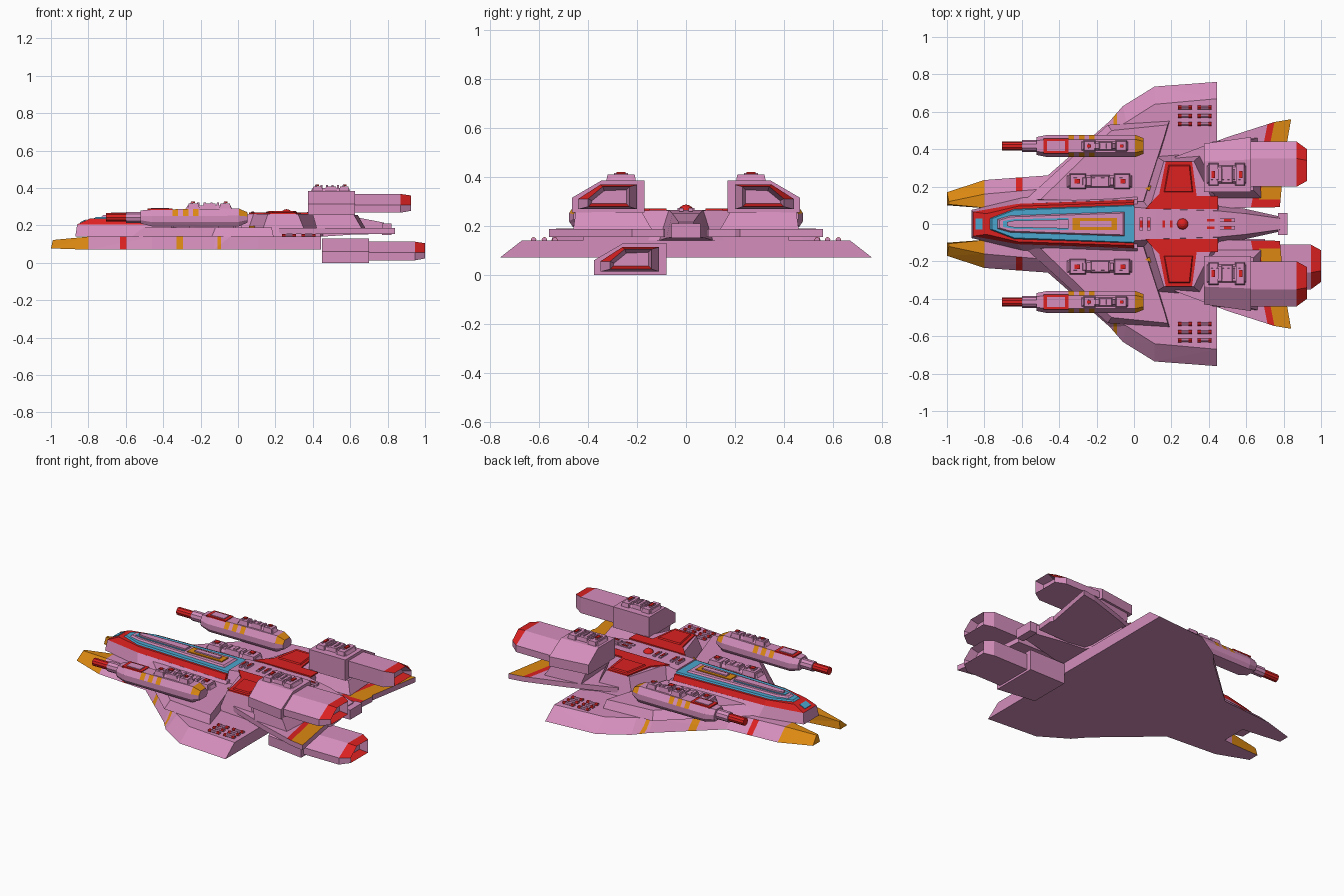
import bpy, bmesh, math
from mathutils import Vector

if "Cube" in bpy.data.objects:
    bpy.data.objects.remove(bpy.data.objects["Cube"])


def material(name, rgb):
    m = bpy.data.materials.new(name)
    m.diffuse_color = (*rgb, 1)
    m.use_nodes = True
    m.node_tree.nodes["Principled BSDF"].inputs["Base Color"].default_value = m.diffuse_color
    return m


MATS = [material("pink", (.66, .27, .50)), material("red", (.72, .015, .015)),
        material("orange", (.72, .25, .006)), material("blue", (.07, .38, .62))]
PINK, RED, ORANGE, BLUE = range(4)


def finish(name, bm, col=PINK, cuts=(), rule=None):
    """Cut along planes, colour faces by a rule and link the object."""
    bmesh.ops.recalc_face_normals(bm, faces=bm.faces[:])
    if cuts:
        bmesh.ops.triangulate(bm, faces=bm.faces[:])
    for co, no in cuts:
        bmesh.ops.bisect_plane(bm, geom=bm.verts[:] + bm.edges[:] + bm.faces[:],
                               plane_co=co, plane_no=no, dist=1e-5)
    bm.normal_update()
    for f in bm.faces:
        f.material_index = rule(f.calc_center_median(), f.normal) if rule else col
    me = bpy.data.meshes.new(name)
    bm.to_mesh(me)
    bm.free()
    for m in MATS:
        me.materials.append(m)
    ob = bpy.data.objects.new(name, me)
    bpy.context.collection.objects.link(ob)
    return ob


def loft(name, loops, col=PINK, cuts=(), rule=None, recess=0):
    """Skin a series of equal-length point loops and cap both ends."""
    bm = bmesh.new()
    rows = [[bm.verts.new(p) for p in lp] for lp in loops]
    n = len(rows[0])
    for a, b in zip(rows, rows[1:]):
        for i in range(n):
            j = (i + 1) % n
            bm.faces.new((a[i], a[j], b[j], b[i]))
    bm.faces.new(rows[0])
    end = bm.faces.new(rows[-1])
    if recess:
        bmesh.ops.recalc_face_normals(bm, faces=bm.faces[:])
        bmesh.ops.inset_individual(bm, faces=[end], thickness=.018)
        bmesh.ops.translate(bm, verts=end.verts[:], vec=(-recess, 0, 0))
    return finish(name, bm, col, cuts, rule)


def full(half):
    return half + [(x, -y) for x, y in reversed(half)]


def slab(name, bottom, z0, z1, top=None, col=PINK, s=1, **kw):
    top = top or bottom
    return loft(name, [[(x, y * s, z0) for x, y in bottom],
                       [(x, y * s, z1) for x, y in top]], col, **kw)


def box(name, x0, x1, y0, y1, z0, z1, col=PINK, t=0):
    """Box whose top is drawn in by t."""
    b = [(x0, y0), (x1, y0), (x1, y1), (x0, y1)]
    u = [(x0 + t, y0 + t), (x1 - t, y0 + t), (x1 - t, y1 - t), (x0 + t, y1 - t)]
    return slab(name, b, z0, z1, u, col)


def rod(name, x0, x1, y, z, r, col=PINK, n=10):
    ring = [(math.cos(2 * math.pi * i / n) * r, math.sin(2 * math.pi * i / n) * r) for i in range(n)]
    return loft(name, [[(x, y + a, z + b) for a, b in ring] for x in (x0, x1)], col)


def greeble(name, x0, x1, y, z, w, h):
    """Stepped machinery cluster with ridges and red inlays."""
    L = x1 - x0
    box(name + "_base", x0, x1, y - w * .8, y + w * .8, z, z + h * .5, t=h * .3)
    for a, b, k in ((.04, .3, 1), (.36, .66, .8), (.72, .97, 1)):
        box(name + "_block", x0 + a * L, x0 + b * L, y - w * k, y + w * k, z, z + h * .8, t=h * .15)
    for i in range(6):
        xa = x0 + L * (.1 + .14 * i)
        box(name + "_ridge", xa, xa + L * .06, y - w * .5, y + w * .5, z + h * .5, z + h, t=.002)
    for a in (.12, .82):
        box(name + "_inlay", x0 + a * L, x0 + (a + .08) * L, y - w * .3, y + w * .3, z + h * .9, z + h + .004, RED)


# Main hull with twin prongs and swept wings
hull_low = [(-.74, .08), (-1, .1), (-1, .17), (-.8, .235), (-.46, .26), (-.13, .55),
            (-.06, .63), (.11, .735), (.445, .76)]
hull_top = [(-.74, .08), (-.99, .105), (-.99, .12), (-.8, .16), (-.46, .19), (-.12, .5),
            (-.04, .545), (.11, .64), (.445, .67)]


def hull_colour(c, n):
    if n.z < -.9:
        return PINK
    if c.x < -.8:
        return ORANGE
    if n.z > .95:
        return PINK
    if -.63 < c.x < -.595:
        return RED
    return ORANGE if -.33 < c.x < -.295 or -.11 < c.x < -.09 else PINK


hull = slab("main_hull", full(hull_low), .07, .14, full(hull_top), rule=hull_colour,
            cuts=[((x, 0, 0), (1, 0, 0)) for x in (-.8, -.63, -.595, -.33, -.295, -.11, -.09)])
for v in hull.data.vertices:            # slim the prong tips
    if v.co.x < -.95:
        v.co.z = .122 if v.co.z > .1 else .077

# Prow under the cockpit, red rim, blue band and inner deck
slab("prow", full([(-.87, .075), (-.6, .14), (.02, .19)]), .14, .205,
     full([(-.86, .065), (-.62, .108), (.02, .132)]))
slab("cockpit_rim", full([(-.86, .065), (-.62, .108), (0, .13)]), .205, .237,
     full([(-.79, .055), (-.62, .095), (0, .115)]), RED)
slab("cockpit_band", full([(-.77, .03), (-.64, .08), (0, .102)]), .237, .246,
     full([(-.76, .028), (-.64, .074), (0, .098)]), BLUE)
slab("cockpit_deck", full([(-.73, .025), (-.66, .045), (-.05, .065)]), .246, .256,
     full([(-.72, .02), (-.66, .038), (-.06, .058)]))
slab("cockpit_channel", full([(-.7, .016), (-.64, .026), (-.35, .032)]), .256, .259, col=BLUE)
slab("cockpit_ridge", full([(-.68, .01), (-.64, .018), (-.35, .024)]), .256, .268)
box("cockpit_hatch", -.33, -.09, -.032, .032, .256, .262, ORANGE)
box("cockpit_hatch_top", -.29, -.12, -.015, .015, .262, .27)
nose = box("nose_window", -.02, .02, -.03, .03, 0, .004, BLUE)
nose.location = (-.827, 0, .221)
nose.rotation_euler = (0, -math.atan2(.032, .07), 0)

# Rear spine and tail nozzle
loft("spine", [[(x, -a, z0), (x, a, z0), (x, b, z1), (x, -b, z1)] for x, a, b, z0, z1 in
               ((0, .13, .09, .14, .255), (.12, .13, .08, .14, .265), (.45, .11, .07, .14, .265),
                (.6, .08, .055, .15, .25), (.78, .04, .03, .155, .215))])
box("tail_nozzle", .77, .82, -.06, .06, .15, .21)
bm = bmesh.new()
bmesh.ops.create_uvsphere(bm, u_segments=12, v_segments=8, radius=.032)
dome = finish("spine_dome", bm, RED)
dome.location = (.26, 0, .255)
for x in (.03, .07, .15, .19):
    box("spine_vent", x, x + .018, -.035, .035, .25, .272)
    box("spine_vent_mark", x + .003, x + .015, -.02, .02, .272, .275, RED)
for x in (.37, .46):
    for y in (-.02, .02):
        box("spine_slot", x, x + .08, y - .009, y + .009, .258, .272)
        box("spine_slot_mark", x + .02, x + .06, y - .006, y + .006, .272, .275, RED)


def fin_colour(c, n):
    back = c.x - .2 * abs(c.y) - .642
    if n.z < .5 or back < -.035:
        return PINK
    return RED if back < 0 or abs(c.y) < .13 else ORANGE


def engine(name, s, dx=0, dy=0, dz=0):
    """Five-sided engine block with a nacelle, red-lipped at the back."""
    def ring(x, y0, y1, z0, zm, ym, z1):
        return [(x + dx, s * y + dy, z + dz) for y, z in
                ((y0, z0), (y1, z0), (y1, zm), (ym, z1), (y0, z1))]
    loft(name + "_block", [ring(.375, .17, .43, .255, .315, .335, .385),
                           ring(.625, .17, .465, .255, .315, .345, .385)])
    loft(name + "_nacelle", [ring(.6, .2, .44, .268, .31, .35, .368),
                             ring(.87, .2, .44, .268, .31, .35, .368),
                             ring(.925, .23, .4, .278, .31, .34, .36)], recess=.05,
         rule=lambda c, n: RED if c.x > .88 + dx and n.z > .05 and n.x > .05 else PINK)


for s in (1, -1):
    # Raised mid wing
    slab("mid_wing", [(-.58, .13), (-.14, .53), (.19, .55), (.17, .48), (.06, .12)], .14, .19,
         [(-.5, .13), (-.12, .5), (.18, .53), (.16, .46), (.05, .12)], s=s)
    # Shoulder block with red panel
    slab("shoulder", [(.03, .09), (.12, .36), (.37, .38), (.46, .09)], .14, .262,
         [(.08, .07), (.16, .335), (.32, .335), (.45, .07)], s=s)
    slab("shoulder_panel", [(.06, .08), (.11, .135), (.135, .16), (.17, .335), (.31, .335),
                            (.335, .15), (.45, .15), (.45, .08)], .262, .27, col=RED, s=s)
    slab("shoulder_inset", [(.16, .17), (.185, .315), (.3, .315), (.315, .17)], .27, .277,
         [(.165, .175), (.19, .31), (.295, .31), (.31, .175)], RED, s=s)
    slab("shoulder_flash", [(.06, .19), (.11, .16), (.12, .22)], .19, .198, col=ORANGE, s=s)
    # Rear fin
    slab("rear_fin", [(.2, .08), (.22, .36), (.5, .465), (.75, .545), (.84, .56), (.78, .22),
                      (.79, .2), (.78, .09)], .155, .187, s=s, rule=fin_colour,
         cuts=[((.642, 0, 0), (1, -.2 * s, 0)), ((.607, 0, 0), (1, -.2 * s, 0)),
               ((0, .13 * s, 0), (0, 1, 0))])
    slab("fin_root", [(.24, .1), (.24, .33), (.44, .42), (.44, .1)], .14, .157, s=s)
    # Upper engine on its pylon
    slab("engine_pylon", [(.44, .14), (.42, .44), (.66, .46), (.68, .14)], .187, .256,
         [(.4, .18), (.4, .42), (.62, .45), (.64, .18)], s=s)
    engine("upper_engine", s)
    greeble("engine_machinery", .39, .6, .265 * s, .385, .06, .03)
    # Gun pod
    y = .417 * s

    def pod_ring(x, k, z0, z1):
        return [(x, y + a * k, z0 + (z1 - z0) * b) for a, b in
                ((-.045, 0), (.045, 0), (.06, .25), (.06, .6), (.036, 1), (-.036, 1), (-.06, .6), (-.06, .25))]
    stripes = (-.35, -.295, -.24)

    def pod_colour(c, n):
        slope = .2 < n.z < .95 and abs(n.y) > .3
        if c.x > .005 and n.z > .1:
            return ORANGE
        return ORANGE if slope and any(a < c.x < a + .03 for a in stripes) else PINK
    loft("gun_pod", [pod_ring(-.52, .8, .21, .28), pod_ring(-.46, 1, .195, .285),
                     pod_ring(.005, 1, .195, .29), pod_ring(.05, .7, .215, .27)],
         cuts=[((a + d, 0, 0), (1, 0, 0)) for a in stripes for d in (0, .03)], rule=pod_colour)
    rod("gun_sleeve", -.6, -.5, y, .243, .031)
    rod("gun_barrel", -.705, -.59, y, .243, .024, RED)
    box("pod_panel", -.485, -.35, y - .04, y + .04, .282, .29, RED)
    box("pod_panel_plate", -.465, -.37, y - .026, y + .026, .29, .294, PINK)
    greeble("pod_machinery", -.28, -.03, y, .288, .03, .035)
    # Deck machinery and wing studs
    greeble("deck_machinery", -.36, -.01, .228 * s, .188, .042, .04)
    for x in (.235, .34):
        for yy in (.535, .578, .622):
            rod("wing_stud", x, x + .075, yy * s, .143, .009, n=8)
            for e in (x, x + .057):
                rod("wing_stud_end", e, e + .018, yy * s, .143, .011, RED, n=8)

# Single lower engine
engine("lower_engine", -1, .075, .09, -.255)
